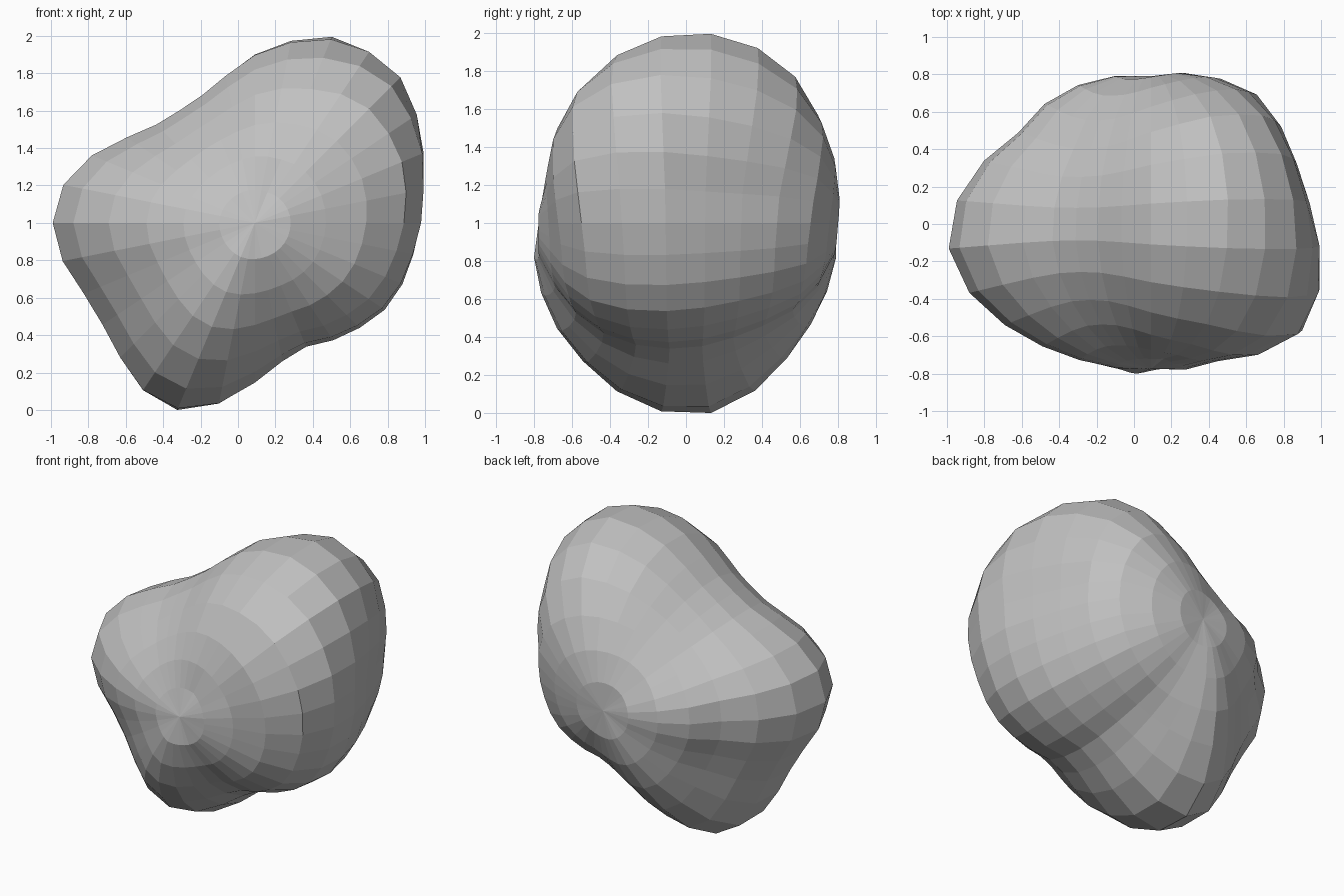
import bpy, bmesh
from math import cos, sin, pi, atan2, hypot, radians

cube = bpy.data.objects.get("Cube")
if cube:
    bpy.data.objects.remove(cube, do_unlink=True)

SEGMENTS, RINGS = 32, 13
CENTRE_X, CENTRE_Z = 0.09, 1.0
FRONT, BACK = 0.775, 0.79      # depth of the two poles

# Widest outline of the boulder (x, z)
OUTLINE = [(-1, 1.01), (-.94, 1.21), (-.78, 1.37), (-.6, 1.46), (-.4, 1.54), (-.22, 1.66),
           (-.06, 1.8), (.09, 1.91), (.28, 1.98), (.5, 2), (.7, 1.94), (.88, 1.8),
           (.97, 1.6), (1.01, 1.38), (1, 1.18), (.96, .86), (.9, .68), (.81, .54),
           (.66, .43), (.37, .33), (.24, .25), (.1, .14), (-.1, .02), (-.33, -.01),
           (-.53, .1), (-.65, .29), (-.76, .52), (-.86, .66), (-.95, .8)]

# Front-to-back profile of each side: angle in degrees, then (y, reach) points
SIDES = [
    (15, [(-.72, .41), (-.7, .59), (-.62, .78), (-.48, .88), (-.28, .91), (-.15, .9),
          (.06, .84), (.3, .77), (.54, .68), (.7, .57), (.77, .4)]),
    (67, [(-.72, .17), (-.68, .42), (-.6, .63), (-.46, .81), (-.3, .92), (-.1, .98),
          (.1, .99), (.3, .95), (.47, .87), (.6, .75), (.7, .57), (.78, .3)]),
    (180, [(-.77, .17), (-.73, .37), (-.6, .67), (-.46, .89), (-.3, 1.02), (-.1, 1.09),
           (.1, 1.05), (.27, .95), (.5, .69), (.65, .56), (.75, .37)]),
    (247, [(-.8, .2), (-.76, .39), (-.6, .67), (-.46, .8), (-.28, .93), (-.1, .98),
           (.1, .99), (.3, .92), (.45, .8), (.6, .62), (.74, .38)]),
]


def sample(table, angle):
    """Read a value from a sorted (angle, value) table."""
    for (a, u), (b, v) in zip(table, table[1:]):
        if a <= angle <= b:
            return u + (v - u) * (angle - a) / (b - a)
    return table[-1][1]


def cyclic(table):
    """Extend a table so that it wraps round a full turn."""
    (a, u), (b, v) = table[0], table[-1]
    return [(b - 2 * pi, v)] + table + [(a + 2 * pi, u)]


outline = cyclic(sorted((atan2(z - CENTRE_Z, x - CENTRE_X) % (2 * pi),
                         hypot(x - CENTRE_X, z - CENTRE_Z)) for x, z in OUTLINE))


def plain(tilt, turn):
    """Distance from the centre before the sides are shaped."""
    pole = FRONT if tilt < pi / 2 else BACK
    return pole + (sample(outline, turn) - pole) * sin(tilt) ** 2


def side_table(turn, points):
    """Profile of one side as (tilt, distance), widened to meet the outline."""
    widest = max(reach for y, reach in points)
    gain = sample(outline, turn) / widest - 1
    table = [(0, FRONT)]
    for y, reach in points:
        wide = reach * (1 + gain * reach / widest)
        table.append((atan2(wide, -y), hypot(wide, y)))
    return table + [(pi, BACK)]


sides = [(radians(a), side_table(radians(a), points)) for a, points in SIDES]


def distance(tilt, turn):
    """Distance from the centre, blended between the neighbouring sides."""
    shaping = cyclic([(a, sample(table, tilt) / plain(tilt, a)) for a, table in sides])
    return plain(tilt, turn) * sample(shaping, turn)


# Boulder: a ball with its poles at front and back, pushed out to shape
bm = bmesh.new()
rings = []
for k in range(1, RINGS):
    tilt = pi * k / RINGS
    ring = []
    for s in range(SEGMENTS):
        turn = 2 * pi * s / SEGMENTS
        d = distance(tilt, turn)
        r = d * sin(tilt)
        ring.append(bm.verts.new((CENTRE_X + r * cos(turn), -d * cos(tilt), CENTRE_Z + r * sin(turn))))
    rings.append(ring)
front = bm.verts.new((CENTRE_X, -FRONT, CENTRE_Z))
back = bm.verts.new((CENTRE_X, BACK, CENTRE_Z))
for s in range(SEGMENTS):
    n = (s + 1) % SEGMENTS
    bm.faces.new((front, rings[0][s], rings[0][n]))
    bm.faces.new((back, rings[-1][n], rings[-1][s]))
    for a, b in zip(rings, rings[1:]):
        bm.faces.new((a[s], b[s], b[n], a[n]))
bmesh.ops.recalc_face_normals(bm, faces=bm.faces)

mesh = bpy.data.meshes.new("boulder")
bm.to_mesh(mesh)
bm.free()
boulder = bpy.data.objects.new("boulder", mesh)
bpy.context.scene.collection.objects.link(boulder)

# Stone grey
stone = bpy.data.materials.new("stone grey")
stone.use_nodes = True
colour = (0.53, 0.53, 0.53, 1)
stone.diffuse_color = colour
stone.node_tree.nodes["Principled BSDF"].inputs["Base Color"].default_value = colour
mesh.materials.append(stone)
